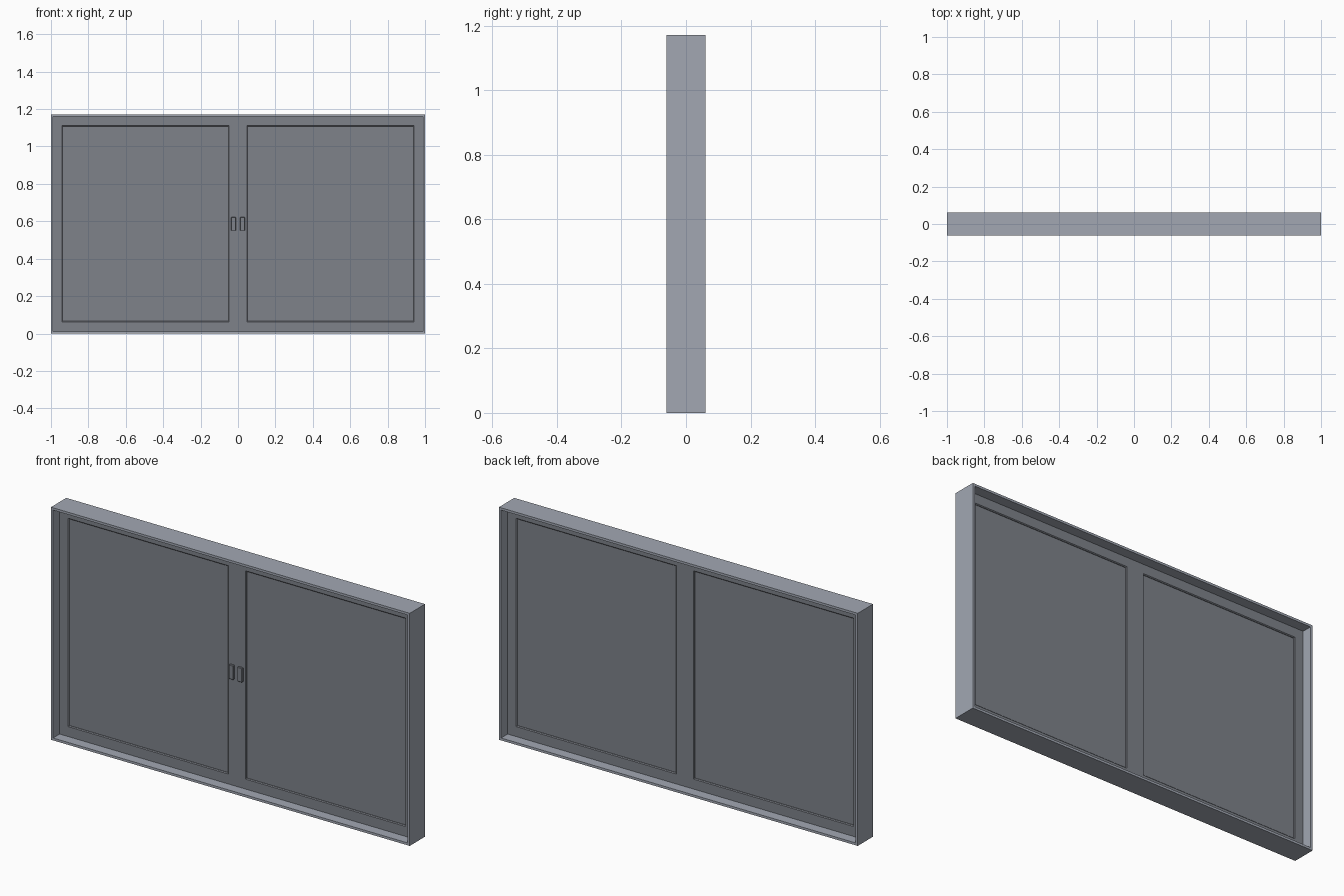
import bpy, bmesh

if "Cube" in bpy.data.objects:
    bpy.data.objects.remove(bpy.data.objects["Cube"])

W, H, D = 2.0, 1.172, 0.061      # width, height, half depth
T = 0.012                        # outer frame thickness
SASH, PANE = 0.009, 0.002        # half depths


def material(name, color):
    mat = bpy.data.materials.new(name)
    mat.diffuse_color = (*color, 1)
    mat.use_nodes = True
    mat.node_tree.nodes["Principled BSDF"].inputs["Base Color"].default_value = mat.diffuse_color
    return mat


LIGHT = material("frame_grey", (0.36, 0.39, 0.45))
DARK = material("sash_grey", (0.21, 0.225, 0.255))


def make_object(name, bm, mat):
    bmesh.ops.recalc_face_normals(bm, faces=bm.faces)
    mesh = bpy.data.meshes.new(name)
    bm.to_mesh(mesh)
    bm.free()
    mesh.materials.append(mat)
    ob = bpy.data.objects.new(name, mesh)
    bpy.context.collection.objects.link(ob)
    return ob


def grow(r, d):
    return (r[0] - d, r[1] + d, r[2] - d, r[3] + d)


def ring(name, outer, inner, y, mat, chamfer=0):
    """Rectangular frame with mitred corners; rects are x0, x1, z0, z1."""
    bm = bmesh.new()
    section = [(outer, -y), (inner, chamfer - y), (inner, y - chamfer), (outer, y)]
    if chamfer:
        wide = grow(inner, chamfer)
        section[1:1] = [(wide, -y)]
        section[4:4] = [(wide, y)]
    loops = [[bm.verts.new((x, yy, z)) for x, z in
              ((x0, z0), (x1, z0), (x1, z1), (x0, z1))]
             for (x0, x1, z0, z1), yy in section]
    for k, a in enumerate(loops):
        b = loops[(k + 1) % len(loops)]
        for i in range(4):
            j = (i + 1) % 4
            bm.faces.new((a[i], a[j], b[j], b[i]))
    return make_object(name, bm, mat)


def box(name, x0, x1, y0, y1, z0, z1, mat, bevel=0):
    bm = bmesh.new()
    bmesh.ops.create_cube(bm, size=1)
    for v in bm.verts:
        v.co = ((x0, x1)[v.co.x > 0], (y0, y1)[v.co.y > 0], (z0, z1)[v.co.z > 0])
    ob = make_object(name, bm, mat)
    if bevel:
        mod = ob.modifiers.new("edge", 'BEVEL')
        mod.width, mod.segments = bevel, 1
    return ob


# Deep outer frame
ring("outer_frame", (-W / 2, W / 2, 0, H), (-W / 2 + T, W / 2 - T, T, H - T), D, LIGHT)

# Two leaves, each with a chamfered sash, a recessed pane and a front pull
for side, s in (("left", -1), ("right", 1)):
    def span(a, b):
        return tuple(sorted((s * a, s * b)))
    glass = (*span(0.052, 0.937), 0.066, 1.108)
    ring(side + "_sash", (*span(0, W / 2 - T), T, H - T), glass, SASH, DARK, 0.004)
    box(side + "_pane", *glass[:2], -PANE, PANE, *glass[2:], DARK)
    box(side + "_handle", *span(0.011, 0.037), -0.022, -SASH, 0.55, 0.622, DARK, 0.002)
